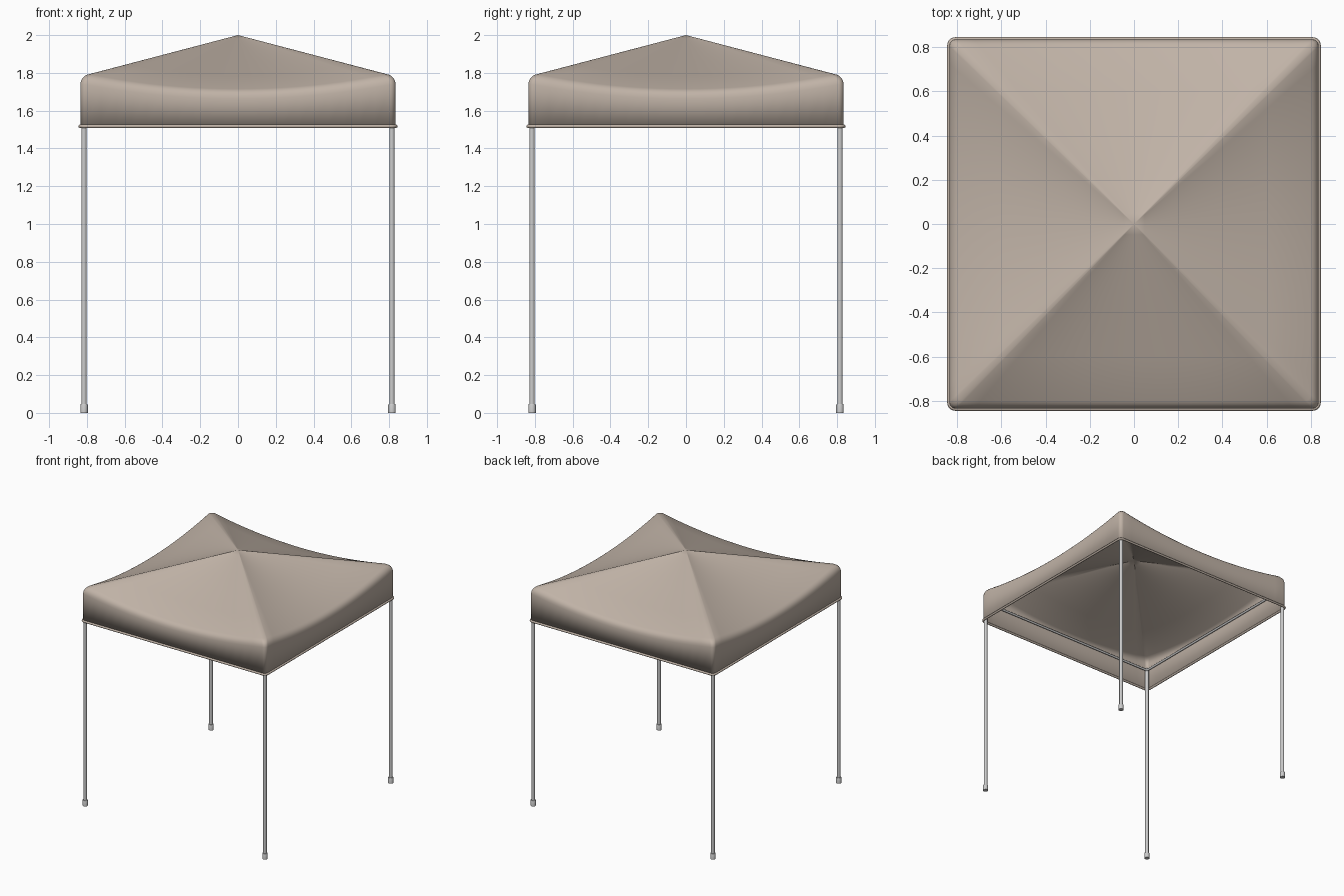
import bpy, bmesh, math

if "Cube" in bpy.data.objects:
    bpy.data.objects.remove(bpy.data.objects["Cube"])

fabric = bpy.data.materials.new("beige_fabric")
fabric.diffuse_color = (0.53, 0.45, 0.385, 1)
fabric.use_nodes = True
fabric.node_tree.nodes["Principled BSDF"].inputs["Base Color"].default_value = fabric.diffuse_color

LEG = 0.815          # leg centre offset
APEX = 2.0


def eave_z(u):
    # eave sags between the corners
    return 1.715 + 0.075 * u * u


def loop(half, r, segs=20, arc=5):
    """Rounded square, counterclockwise: list of (x, y, u along side)."""
    pts = []
    c = half - r
    for k in range(4):
        a = k * math.pi / 2
        ca, sa = math.cos(a), math.sin(a)
        side = [(c * (2 * i / segs - 1), -half, 2 * i / segs - 1) for i in range(segs + 1)]
        for j in range(1, arc):
            t = -math.pi / 2 + j / arc * math.pi / 2
            side.append((c + r * math.cos(t), -c + r * math.sin(t), 1))
        pts += [(x * ca - y * sa, x * sa + y * ca, u) for x, y, u in side]
    return pts


def finish(bm, name, mat=None, angle=35):
    me = bpy.data.meshes.new(name)
    bm.to_mesh(me)
    bm.free()
    ob = bpy.data.objects.new(name, me)
    bpy.context.collection.objects.link(ob)
    if mat:
        me.materials.append(mat)
    bpy.ops.object.select_all(action='DESELECT')
    ob.select_set(True)
    bpy.context.view_layer.objects.active = ob
    bpy.ops.object.shade_smooth_by_angle(angle=math.radians(angle))
    return ob


def bridge(bm, a, b):
    n = len(a)
    for i in range(n):
        j = (i + 1) % n
        bm.faces.new((a[i], a[j], b[j], b[i]))


# canopy: valance, rounded eave and pyramid roof
bm = bmesh.new()
rings = [[bm.verts.new((x, y, 1.515)) for x, y, u in loop(0.835, 0.03)]]
for half, drop in ((0.835, 0.052), (0.832, 0.034), (0.825, 0.019), (0.814, 0.008), (0.80, 0.0)):
    rings.append([bm.verts.new((x, y, eave_z(u) - drop)) for x, y, u in loop(half, 0.03)])
for s in (0.75, 0.5, 0.25, 0.06):
    rings.append([bm.verts.new((x, y, APEX - s * (APEX - eave_z(u))))
                  for x, y, u in loop(0.80 * s, 0.03 * s)])
for a, b in zip(rings, rings[1:]):
    bridge(bm, a, b)
tip = bm.verts.new((0, 0, APEX))
top = rings[-1]
for i in range(len(top)):
    bm.faces.new((top[i], top[(i + 1) % len(top)], tip))
canopy = finish(bm, "canopy", fabric)
solid = canopy.modifiers.new("thickness", 'SOLIDIFY')
solid.thickness = 0.006
solid.offset = -1


def square_tube(name, half, z, radius, corner, mat=None, sides=10):
    bm = bmesh.new()
    rings = []
    for k in range(sides):
        t = 2 * math.pi * k / sides
        o = radius * math.cos(t)
        rings.append([bm.verts.new((x, y, z + radius * math.sin(t)))
                      for x, y, u in loop(half + o, corner + o, 4)])
    for k in range(sides):
        bridge(bm, rings[k], rings[(k + 1) % sides])
    return finish(bm, name, mat, 60)


# hem around the valance and the frame rail inside
square_tube("valance_hem", 0.836, 1.517, 0.009, 0.031, fabric)
square_tube("frame_rail", 0.812, 1.675, 0.009, 0.015)


def leg(name, x, y):
    bm = bmesh.new()
    # foot cap and pole as one turned profile
    profile = ((0.02, 0), (0.02, 0.042), (0.018, 0.046), (0.014, 0.046), (0.014, 1.69))
    n = 16
    rings = [[bm.verts.new((x + r * math.cos(2 * math.pi * i / n),
                            y + r * math.sin(2 * math.pi * i / n), z)) for i in range(n)]
             for r, z in profile]
    for a, b in zip(rings, rings[1:]):
        bridge(bm, a, b)
    bm.faces.new(rings[0][::-1])
    bm.faces.new(rings[-1])
    finish(bm, name)


# four legs
for sy, fb in ((-1, "front"), (1, "back")):
    for sx, lr in ((-1, "left"), (1, "right")):
        leg(f"{fb}_{lr}_leg", sx * LEG, sy * LEG)
